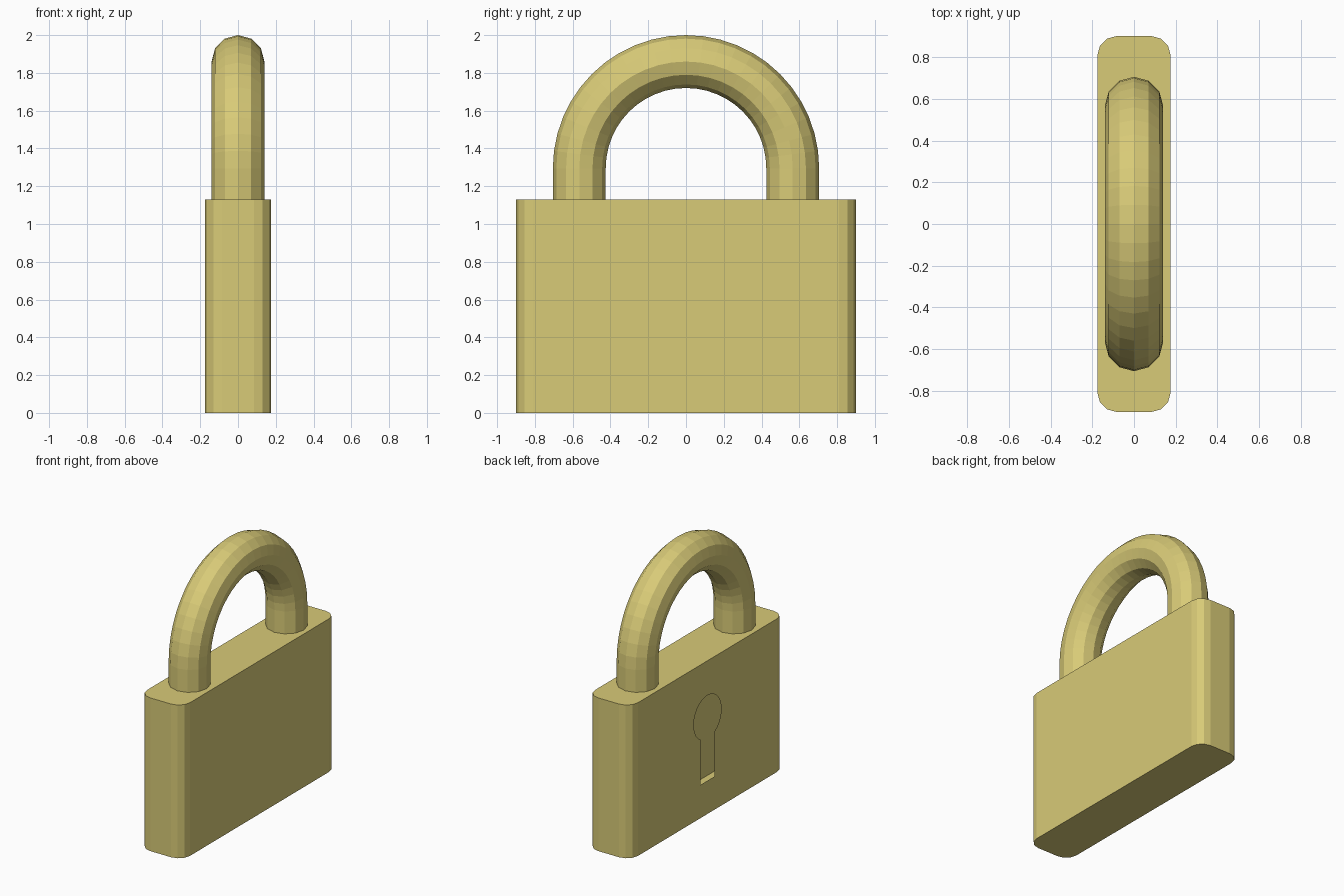
import bpy, bmesh
from math import sin, cos, pi, radians, asin
from mathutils import Vector

if "Cube" in bpy.data.objects:
    bpy.data.objects.remove(bpy.data.objects["Cube"])

brass = bpy.data.materials.new("brass")
brass.use_nodes = True
colour = (0.69, 0.595, 0.186, 1)
brass.diffuse_color = colour
brass.node_tree.nodes["Principled BSDF"].inputs["Base Color"].default_value = colour

HALF_X, HALF_Y, BODY_TOP = 0.175, 0.9, 1.13


def finish(bm, name):
    mesh = bpy.data.meshes.new(name)
    bm.to_mesh(mesh)
    bm.free()
    mesh.materials.append(brass)
    obj = bpy.data.objects.new(name, mesh)
    bpy.context.collection.objects.link(obj)
    return obj


def edge_loop(bm, points):
    verts = [bm.verts.new(p) for p in points]
    return [bm.edges.new((a, b)) for a, b in zip(verts, verts[1:] + verts[:1])]


# Hollow body: rounded rectangle raised to full height
bm = bmesh.new()
corner, steps = 0.09, 3
outline = []
for quarter, (sx, sy) in enumerate([(1, 1), (-1, 1), (-1, -1), (1, -1)]):
    for i in range(steps + 1):
        a = (quarter + i / steps) * pi / 2
        outline.append((sx * (HALF_X - corner) + corner * cos(a),
                        sy * (HALF_Y - corner) + corner * sin(a), 0))
base = bm.faces.new([bm.verts.new(p) for p in outline])
raised = bmesh.ops.extrude_face_region(bm, geom=[base], use_keep_orig=True)
bmesh.ops.translate(bm, vec=(0, 0, BODY_TOP),
                    verts=[v for v in raised["geom"] if isinstance(v, bmesh.types.BMVert)])
bmesh.ops.recalc_face_normals(bm, faces=bm.faces)

# Keyhole: open round hole with a slot below, cut in the thin side wall
side = min(bm.faces, key=lambda f: f.calc_center_median().x)
border = list(side.edges)
bmesh.ops.delete(bm, geom=[side], context="FACES_ONLY")
hole_r, hole_z, slot_w, slot_z = 0.16, 0.715, 0.08, 0.245
start = -pi / 2 + asin(slot_w / hole_r)
sweep, n = 2 * pi - 2 * asin(slot_w / hole_r), 24
keyhole = [(-HALF_X, hole_r * cos(start + sweep * i / n),
            hole_z + hole_r * sin(start + sweep * i / n)) for i in range(n + 1)]
keyhole += [(-HALF_X, -slot_w, slot_z), (-HALF_X, slot_w, slot_z)]
bmesh.ops.triangle_fill(bm, use_beauty=True, use_dissolve=False,
                        edges=border + edge_loop(bm, keyhole), normal=(-1, 0, 0))
bmesh.ops.recalc_face_normals(bm, faces=bm.faces)
finish(bm, "lock_body")

# Shackle: twelve-sided tube swept up, over and down
bm = bmesh.new()
bend, tube, bend_z, sides, arc = 0.565, 0.14, 1.295, 12, 24
path = [(Vector((0, bend, BODY_TOP)), 0)]
path += [(Vector((0, bend * cos(pi * i / arc), bend_z + bend * sin(pi * i / arc))), pi * i / arc)
         for i in range(arc + 1)]
path += [(Vector((0, -bend, BODY_TOP)), pi)]
rings = []
for centre, a in path:
    outward = Vector((0, cos(a), sin(a)))
    rings.append([bm.verts.new(centre + tube * (outward * cos(t) + Vector((sin(t), 0, 0))))
                  for t in (2 * pi * k / sides for k in range(sides))])
for r0, r1 in zip(rings, rings[1:]):
    for k in range(sides):
        j = (k + 1) % sides
        bm.faces.new((r0[k], r0[j], r1[j], r1[k]))
bmesh.ops.recalc_face_normals(bm, faces=bm.faces)
finish(bm, "shackle")
